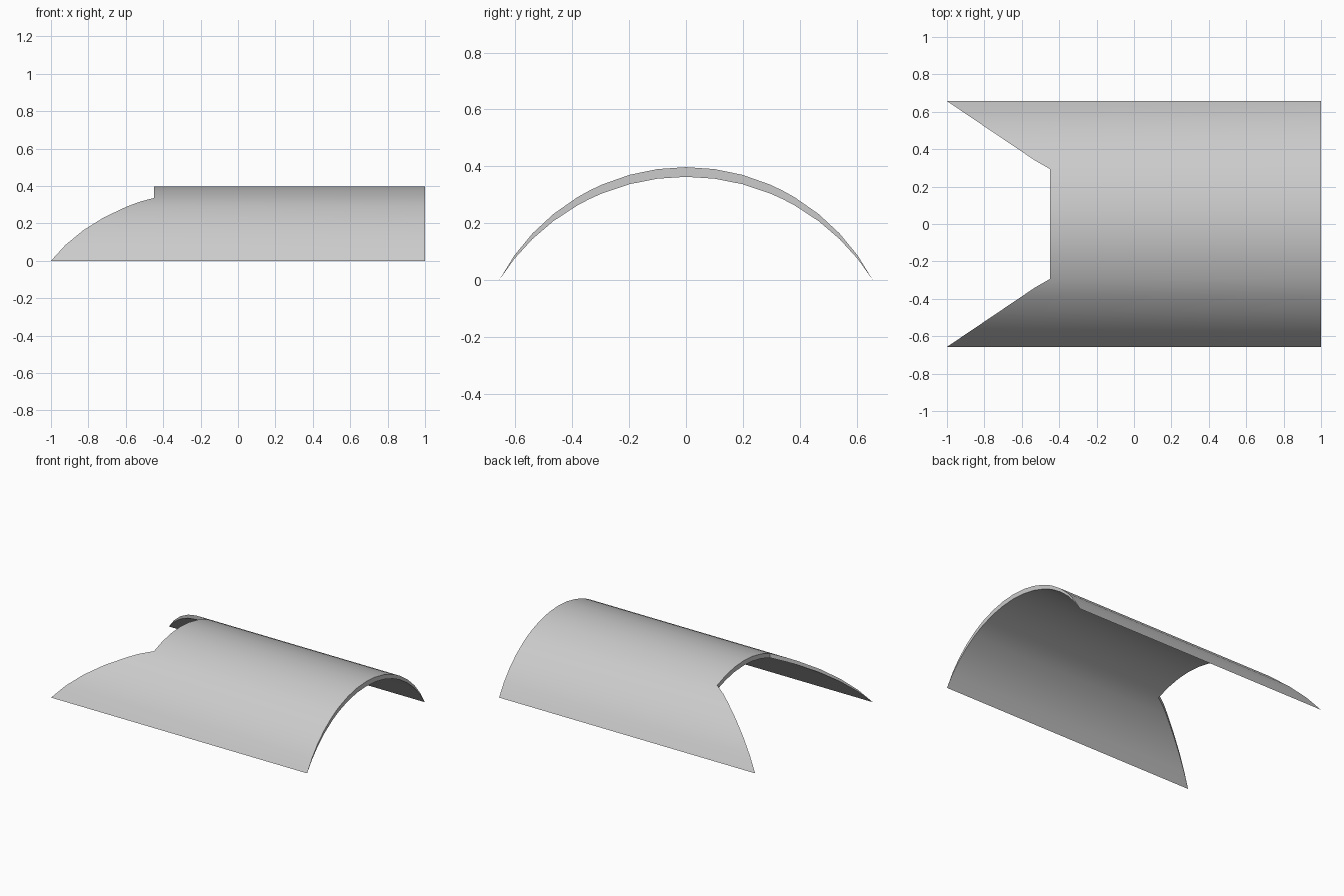
import bpy, bmesh, math

cube = bpy.data.objects.get("Cube")
if cube:
    bpy.data.objects.remove(cube, do_unlink=True)

HALF, OUTER_RISE, INNER_RISE = 0.657, 0.397, 0.363
NOTCH_X, NOTCH_Y = -0.45, 0.293
KINK_X, KINK_Y = -0.53, 0.34


def radius(rise):
    return (HALF ** 2 + rise ** 2) / (2 * rise)


def arc_z(y, rise):
    """Height of a circular arc of the given rise at offset y."""
    r = radius(rise)
    return max(0.0, math.sqrt(r * r - y * y) - r + rise)


def front_x(y):
    """Swept end of the shell: flat notch, then wings running out to the tips."""
    y = abs(y)
    if y <= NOTCH_Y + 0.005:
        return NOTCH_X
    if y <= KINK_Y:
        t = (y - NOTCH_Y) / (KINK_Y - NOTCH_Y)
        return NOTCH_X + t * (KINK_X - NOTCH_X)
    t = (y - KINK_Y) / (HALF - KINK_Y)
    return KINK_X + t * (-1 - KINK_X)


# Stations across the arch, equally spaced by angle
R = radius(OUTER_RISE)
step = math.asin(HALF / R) / 8
half = [R * math.sin(step * i) for i in range(1, 9)] + [KINK_Y]
stations = sorted([-y for y in half] + [0.0] + half)

# Curved shell, thick at the crown and sharp along both lower edges
bm = bmesh.new()
rings = []
for y in stations:
    zo, zi = arc_z(y, OUTER_RISE), arc_z(y, INNER_RISE)
    corners = [(front_x(y), y, zo), (1, y, zo), (1, y, zi), (front_x(y), y, zi)]
    rings.append([bm.verts.new(c) for c in corners])
for a, b in zip(rings, rings[1:]):
    for i in range(4):
        j = (i + 1) % 4
        bm.faces.new((a[i], a[j], b[j], b[i]))
bmesh.ops.remove_doubles(bm, verts=bm.verts, dist=0.0005)
bmesh.ops.recalc_face_normals(bm, faces=bm.faces)
mesh = bpy.data.meshes.new("curved_shell")
bm.to_mesh(mesh)
bm.free()

shell = bpy.data.objects.new("curved_shell", mesh)
bpy.context.collection.objects.link(shell)

# Plain grey finish
grey = bpy.data.materials.new("light_grey")
grey.use_nodes = True
colour = (0.6, 0.6, 0.6, 1)
grey.diffuse_color = colour
grey.node_tree.nodes["Principled BSDF"].inputs["Base Color"].default_value = colour
mesh.materials.append(grey)

bpy.ops.object.select_all(action="DESELECT")
shell.select_set(True)
bpy.context.view_layer.objects.active = shell
bpy.ops.object.shade_smooth_by_angle(angle=math.radians(30))
